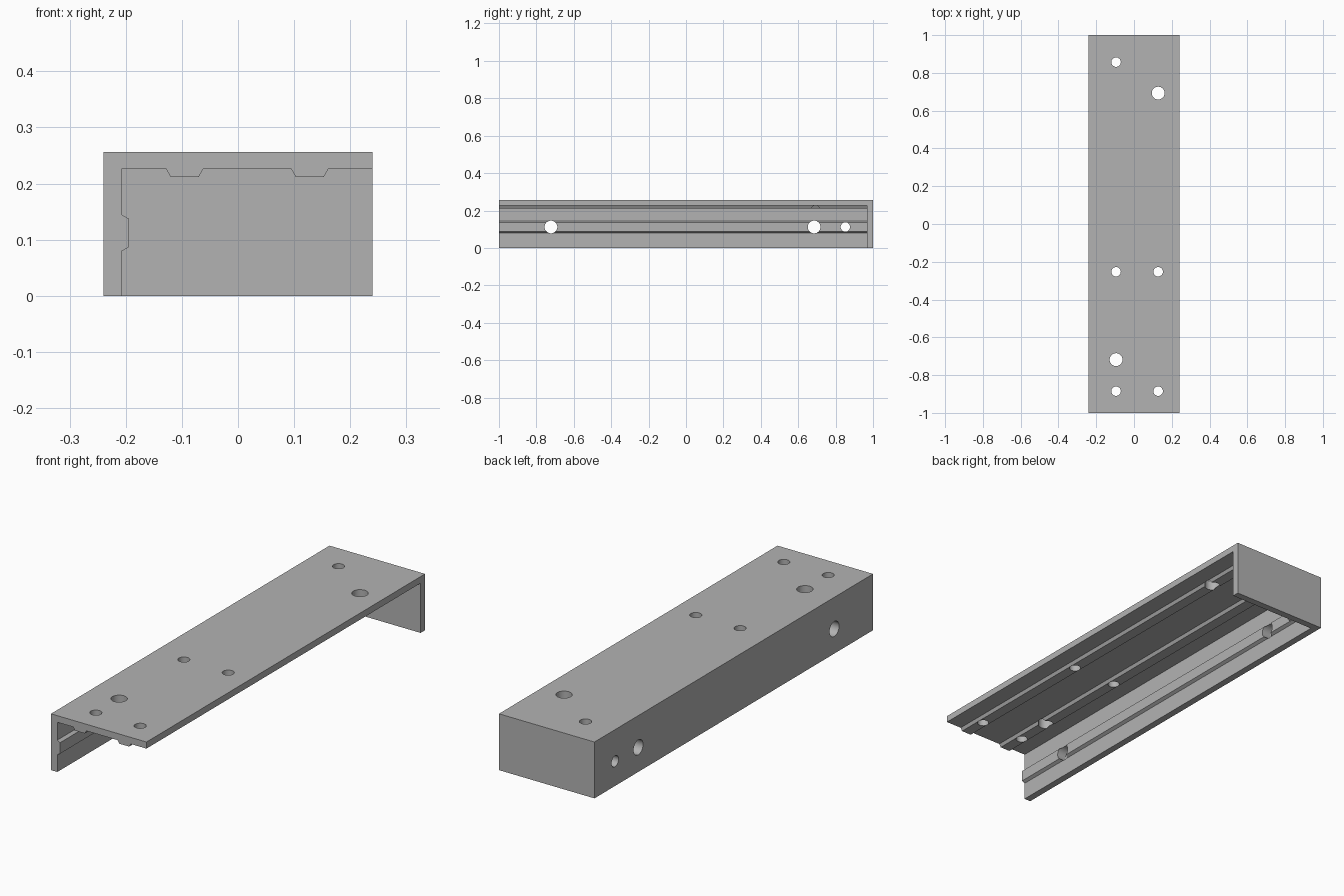
import bpy
import bmesh
from math import pi
from mathutils import Matrix, Vector

cube = bpy.data.objects.get("Cube")
if cube:
    bpy.data.objects.remove(cube, do_unlink=True)

grey = bpy.data.materials.new("plain grey")
grey.use_nodes = True
COLOUR = (0.45, 0.45, 0.45, 1)
grey.diffuse_color = COLOUR
grey.node_tree.nodes["Principled BSDF"].inputs["Base Color"].default_value = COLOUR

HALF_W, HEIGHT = 0.24, 0.256
WALL_X, PLATE_Z, END_Y = -0.208, 0.226, 0.968    # inner faces of the three walls
RIB_X = (-0.095, 0.128)
RIB_Z = 0.112
RIB_BASE, RIB_TIP, RIB_DEPTH = 0.033, 0.025, 0.014
SMALL, LARGE = 0.025, 0.034


def new_object(name, bm):
    bmesh.ops.recalc_face_normals(bm, faces=bm.faces)
    mesh = bpy.data.meshes.new(name)
    bm.to_mesh(mesh)
    bm.free()
    mesh.materials.append(grey)
    obj = bpy.data.objects.new(name, mesh)
    bpy.context.collection.objects.link(obj)
    return obj


def extrude_y(name, profile, y0, y1):
    bm = bmesh.new()
    face = bm.faces.new([bm.verts.new((x, y0, z)) for x, z in profile])
    result = bmesh.ops.extrude_face_region(bm, geom=[face])
    verts = [v for v in result["geom"] if isinstance(v, bmesh.types.BMVert)]
    bmesh.ops.translate(bm, verts=verts, vec=(0, y1 - y0, 0))
    return new_object(name, bm)


def boolean(target, tool, operation):
    mod = target.modifiers.new(operation.lower(), "BOOLEAN")
    mod.operation, mod.object, mod.solver = operation, tool, "EXACT"
    bpy.context.view_layer.objects.active = target
    bpy.ops.object.modifier_apply(modifier=mod.name)
    bpy.data.objects.remove(tool, do_unlink=True)


# Rib section as (position across the rib, height above the wall)
rib = [(-RIB_BASE, 0), (-RIB_TIP, RIB_DEPTH), (RIB_TIP, RIB_DEPTH), (RIB_BASE, 0)]

# L-shaped section with one rib on the side wall and two under the top plate
section = [(HALF_W, PLATE_Z), (HALF_W, HEIGHT), (-HALF_W, HEIGHT), (-HALF_W, 0), (WALL_X, 0)]
section += [(WALL_X + h, RIB_Z + s) for s, h in rib]
section.append((WALL_X, PLATE_Z))
for x in RIB_X:
    section += [(x + s, PLATE_Z - h) for s, h in rib]
bracket = extrude_y("ribbed_bracket", section, -1, 1)

# Closing wall at the back
end = [(-HALF_W, 0), (HALF_W, 0), (HALF_W, HEIGHT), (-HALF_W, HEIGHT)]
boolean(bracket, extrude_y("end_wall", end, END_Y, 1), "UNION")

# Screw holes through the top plate and the side wall
left, right = RIB_X
top_holes = [(left, 0.857, SMALL), (right, 0.693, LARGE), (left, -0.253, SMALL),
             (right, -0.253, SMALL), (left, -0.718, LARGE), (left, -0.885, SMALL),
             (right, -0.885, SMALL)]
side_holes = [(-0.722, LARGE), (0.685, LARGE), (0.852, SMALL)]
drills = [(Vector((x, y, PLATE_Z)), r, Matrix()) for x, y, r in top_holes]
drills += [(Vector((WALL_X, y, RIB_Z)), r, Matrix.Rotation(pi / 2, 4, "Y"))
           for y, r in side_holes]
bm = bmesh.new()
for centre, radius, turn in drills:
    bmesh.ops.create_cone(bm, cap_ends=True, segments=48, radius1=radius, radius2=radius,
                          depth=0.12, matrix=Matrix.Translation(centre) @ turn)
cutter = new_object("hole_cutter", bm)
cutter.hide_render = True
boolean(bracket, cutter, "DIFFERENCE")

# Smooth hole walls, crisp edges elsewhere
bpy.ops.object.select_all(action="DESELECT")
bracket.select_set(True)
bpy.context.view_layer.objects.active = bracket
bpy.ops.object.shade_smooth_by_angle(angle=pi / 9)
